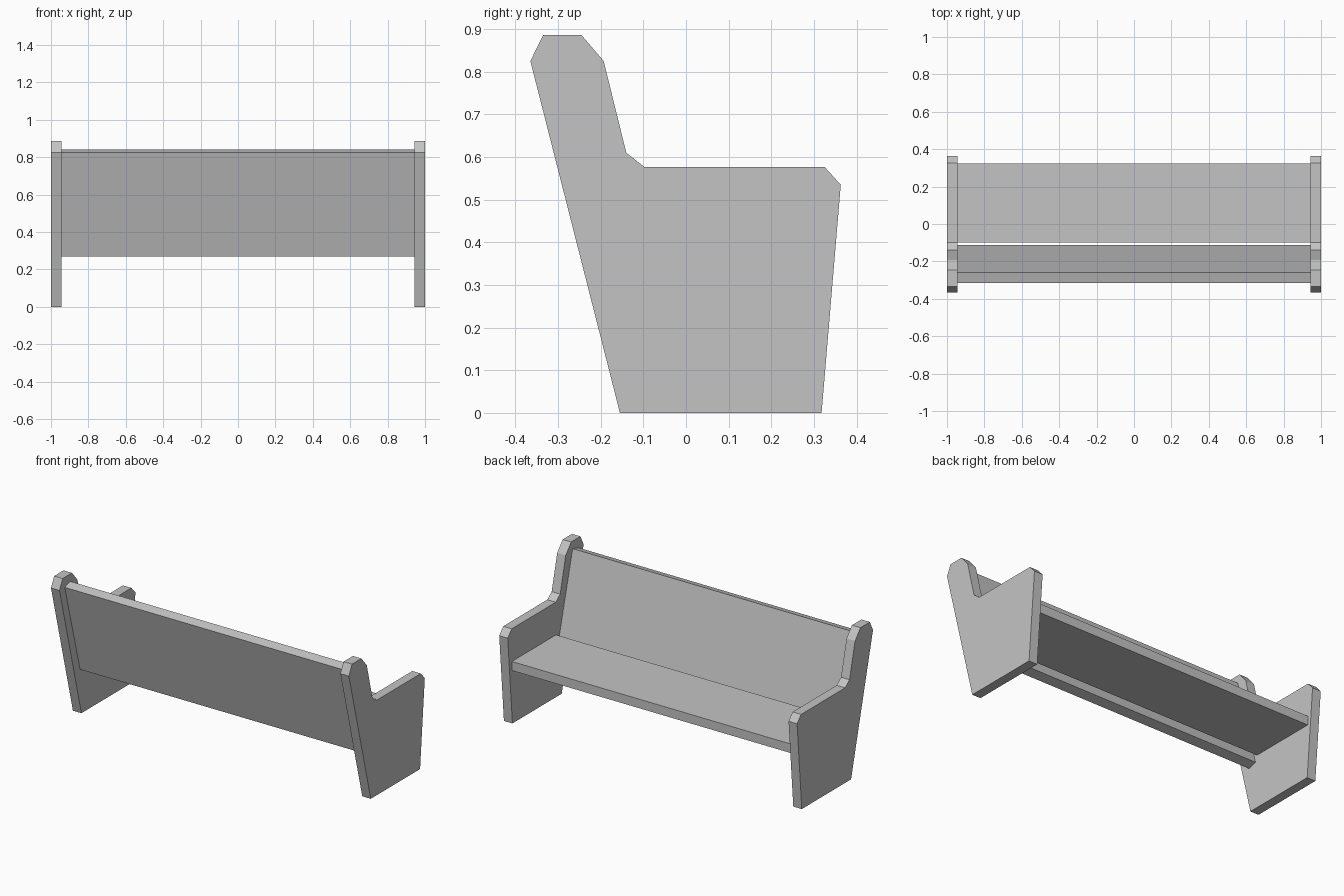
import bpy
import bmesh
from mathutils import Vector

cube = bpy.data.objects.get("Cube")
if cube:
    bpy.data.objects.remove(cube, do_unlink=True)

# Single plain grey finish
grey = bpy.data.materials.new("plain grey")
grey.use_nodes = True
colour = (0.55, 0.55, 0.55, 1.0)
grey.diffuse_color = colour
grey.node_tree.nodes["Principled BSDF"].inputs["Base Color"].default_value = colour


def extrude_profile(name, profile, x_start, x_end):
    """Extrude a (y, z) outline along x."""
    bm = bmesh.new()
    face = bm.faces.new([bm.verts.new((x_start, y, z)) for y, z in profile])
    result = bmesh.ops.extrude_face_region(bm, geom=[face])
    moved = [v for v in result["geom"] if isinstance(v, bmesh.types.BMVert)]
    bmesh.ops.translate(bm, verts=moved, vec=Vector((x_end - x_start, 0, 0)))
    bmesh.ops.recalc_face_normals(bm, faces=bm.faces)
    mesh = bpy.data.meshes.new(name)
    bm.to_mesh(mesh)
    bm.free()
    mesh.materials.append(grey)
    obj = bpy.data.objects.new(name, mesh)
    bpy.context.collection.objects.link(obj)
    return obj


HALF = 1.0
INNER = 0.943

# End panels with armrest and raised back post
end_outline = [
    (-0.155, 0), (0.318, 0), (0.363, 0.535), (0.325, 0.577), (-0.098, 0.577),
    (-0.14, 0.61), (-0.193, 0.825), (-0.245, 0.886), (-0.335, 0.886), (-0.365, 0.825),
]
extrude_profile("left_end_panel", end_outline, INNER, HALF)
extrude_profile("right_end_panel", end_outline, -HALF, -INNER)

# Level seat board
seat_outline = [(-0.1, 0.323), (0.323, 0.323), (0.323, 0.378), (-0.1, 0.378)]
extrude_profile("seat", seat_outline, -INNER, INNER)

# Leaning backrest board, with a narrow gap behind the seat
back_outline = [(-0.167, 0.27), (-0.112, 0.285), (-0.26, 0.84), (-0.315, 0.825)]
extrude_profile("backrest", back_outline, -INNER, INNER)
